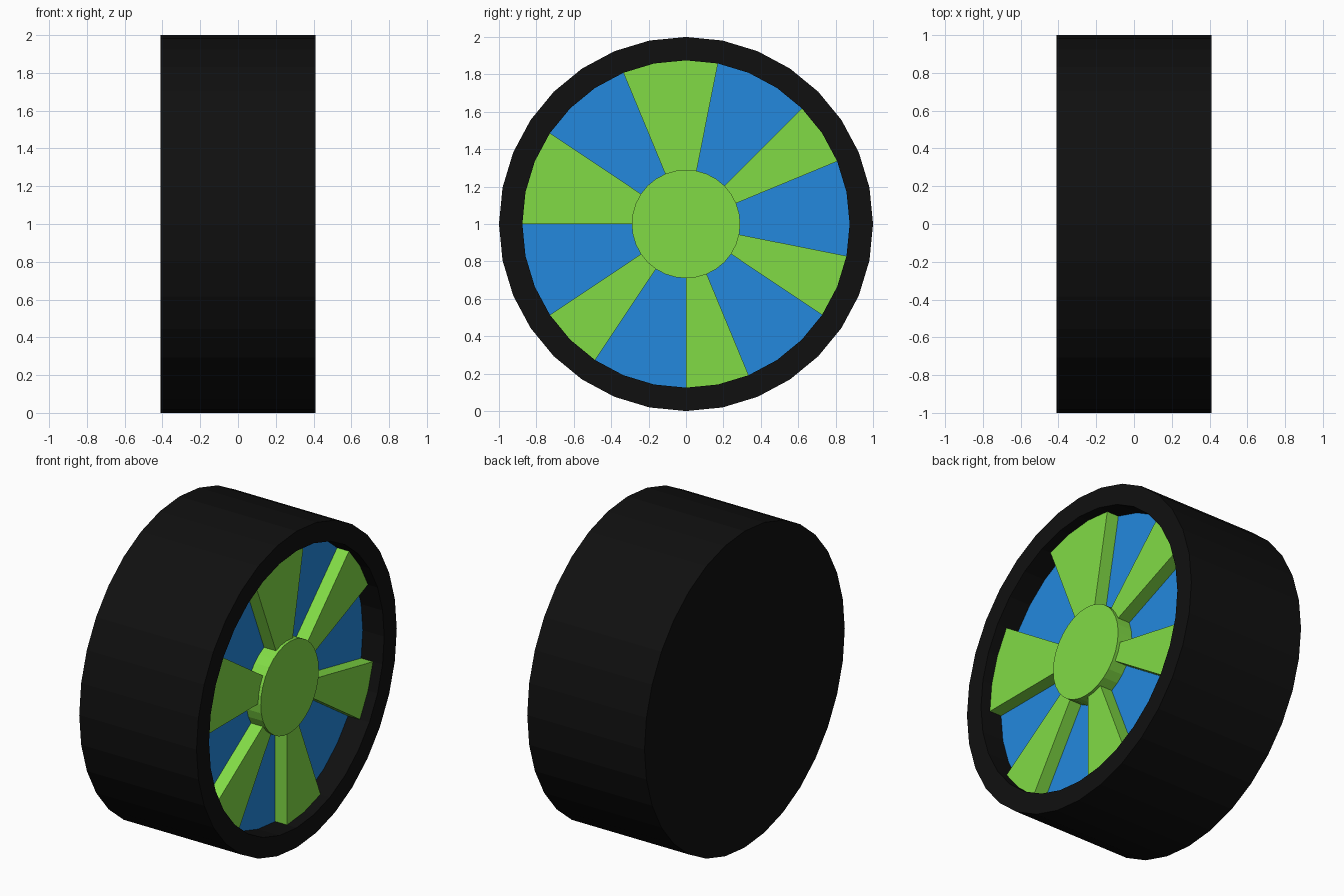
import bpy, bmesh, math

if "Cube" in bpy.data.objects:
    bpy.data.objects.remove(bpy.data.objects["Cube"])

SIDES = 32
HALF_W, R_TYRE, R_RIM, R_HUB = 0.41, 1.0, 0.875, 0.29
X_FLOOR, X_SPOKE, X_HUB = 0.26, 0.343, 0.362


def material(name, rgb):
    m = bpy.data.materials.new(name)
    m.diffuse_color = (*rgb, 1)
    m.use_nodes = True
    m.node_tree.nodes["Principled BSDF"].inputs["Base Color"].default_value = m.diffuse_color
    return m


BLACK = material("black", (0.005, 0.005, 0.005))
BLUE = material("blue", (0.017, 0.25, 0.73))
GREEN = material("green", (0.22, 0.71, 0.06))


def point(x, r, i):
    a = 2 * math.pi * i / SIDES
    return (x, r * math.cos(a), 1 + r * math.sin(a))


def finish(name, bm, mat):
    mesh = bpy.data.meshes.new(name)
    bm.to_mesh(mesh)
    bm.free()
    mesh.materials.append(mat)
    obj = bpy.data.objects.new(name, mesh)
    bpy.context.collection.objects.link(obj)


def lathe(name, profile, mat, cap_first=False, cap_last=False):
    """Spin an (x, radius) profile around the wheel axis."""
    bm = bmesh.new()
    rings = [[bm.verts.new(point(x, r, i)) for i in range(SIDES)] for x, r in profile]
    for a, b in zip(rings, rings[1:]):
        for i in range(SIDES):
            j = (i + 1) % SIDES
            bm.faces.new((a[i], a[j], b[j], b[i]))
    if cap_first:
        bm.faces.new(rings[0][::-1])
    if cap_last:
        bm.faces.new(rings[-1])
    finish(name, bm, mat)


def spoke(name, start, end):
    """Raised wedge between two rim corners, reaching from hub to tyre."""
    bm = bmesh.new()
    steps = range(start, end + 1)
    inner = [bm.verts.new(point(X_SPOKE, R_HUB, i)) for i in steps]
    outer = [bm.verts.new(point(X_SPOKE, R_RIM, i)) for i in steps]
    bm.faces.new(outer + inner[::-1])
    for k, i, flip in ((0, start, False), (-1, end, True)):
        lo_in = bm.verts.new(point(X_FLOOR, R_HUB, i))
        lo_out = bm.verts.new(point(X_FLOOR, R_RIM, i))
        loop = [inner[k], lo_in, lo_out, outer[k]]
        bm.faces.new(loop[::-1] if flip else loop)
    finish(name, bm, GREEN)


# Tyre: closed back, outer tread, flat front ring, inner wall
lathe("tyre", [(-HALF_W, R_TYRE), (HALF_W, R_TYRE), (HALF_W, R_RIM), (X_FLOOR, R_RIM)],
      BLACK, cap_first=True)

# Recessed wheel disc
lathe("wheel_disc", [(X_FLOOR, R_RIM)], BLUE, cap_last=True)

# Hub
lathe("hub", [(X_FLOOR, R_HUB), (X_HUB, R_HUB)], GREEN, cap_last=True)

# Spokes of alternating widths
for n, (s, e) in enumerate([(2, 4), (7, 10), (13, 16), (19, 21), (24, 26), (29, 31)], 1):
    spoke(f"spoke_{n}", s, e)
